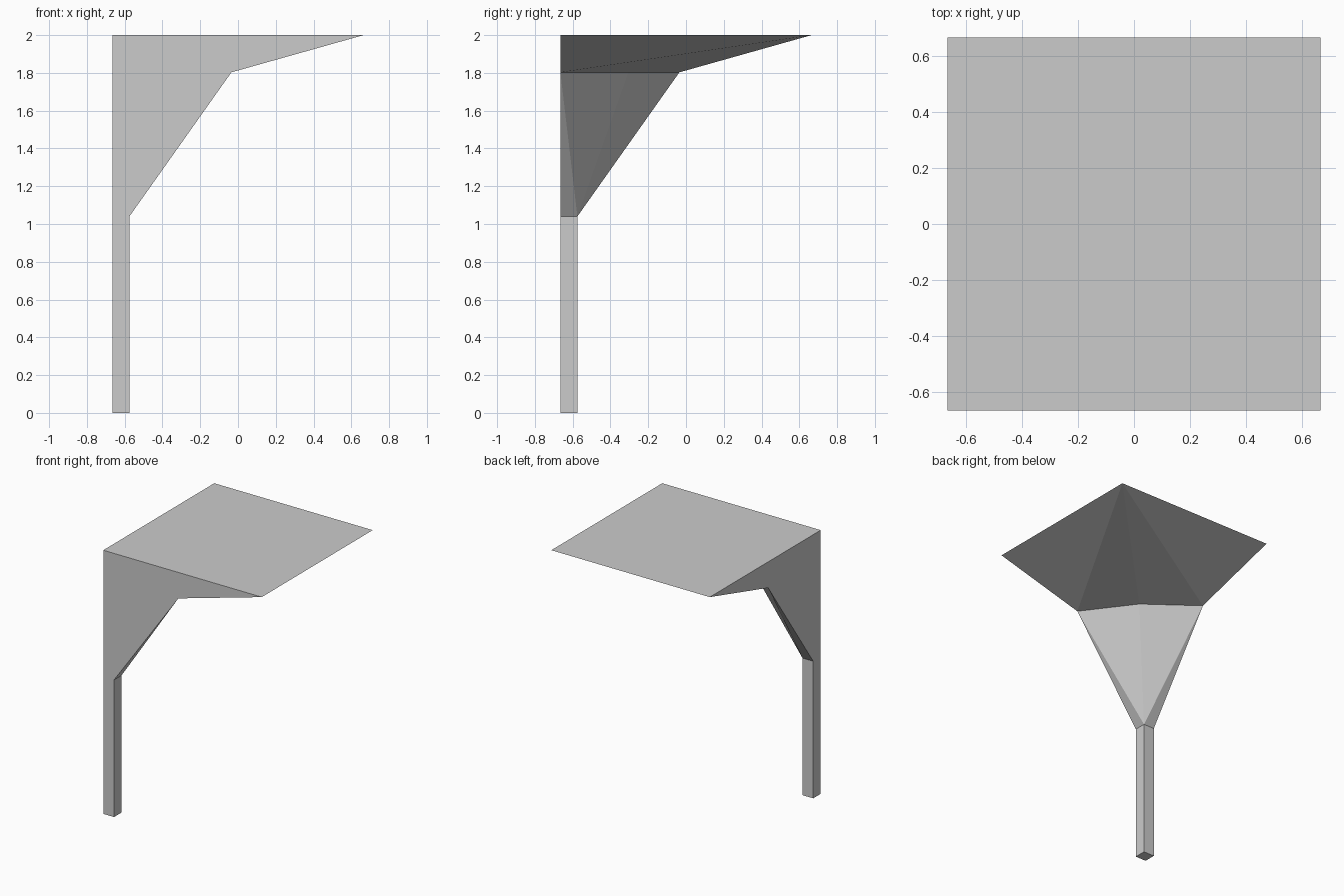
import bpy, bmesh

if "Cube" in bpy.data.objects:
    bpy.data.objects.remove(bpy.data.objects["Cube"])

E = 0.665            # half width of the slab top
P = -0.575           # inner side of the post
# rings around the corner column: outer corner, +x point, inner point, +y point
rings = [
    (0.0, P, P),             # post foot
    (1.04, P, P),            # post top
    (1.803, -0.035, -0.305), # end of flare
    (2.0, E, E),             # flat top
]

bm = bmesh.new()
loops = []
for z, side, inner in rings:
    pts = [(-E, -E), (side, -E), (inner, inner), (-E, side)]
    loops.append([bm.verts.new((x, y, z)) for x, y in pts])

# end caps
bm.faces.new(loops[0][::-1])
bm.faces.new(loops[-1])

# outer flat walls, and inner faces split along their fold lines
for i, (lo, hi) in enumerate(zip(loops, loops[1:])):
    bm.faces.new((lo[0], lo[1], hi[1], hi[0]))
    bm.faces.new((lo[3], lo[0], hi[0], hi[3]))
    if i == 0:
        bm.faces.new((lo[1], lo[2], hi[2], hi[1]))
        bm.faces.new((lo[2], lo[3], hi[3], hi[2]))
        continue
    for s in (1, 3):
        if i == 1:
            tris = [(lo[s], lo[2], hi[s]), (lo[2], hi[2], hi[s])]
        else:
            tris = [(lo[s], lo[2], hi[2]), (lo[s], hi[2], hi[s])]
        for t in tris:
            bm.faces.new(t if s == 1 else t[::-1])

bmesh.ops.recalc_face_normals(bm, faces=bm.faces)
mesh = bpy.data.meshes.new("corner_support")
bm.to_mesh(mesh)
bm.free()
bpy.context.collection.objects.link(bpy.data.objects.new("corner_support", mesh))
